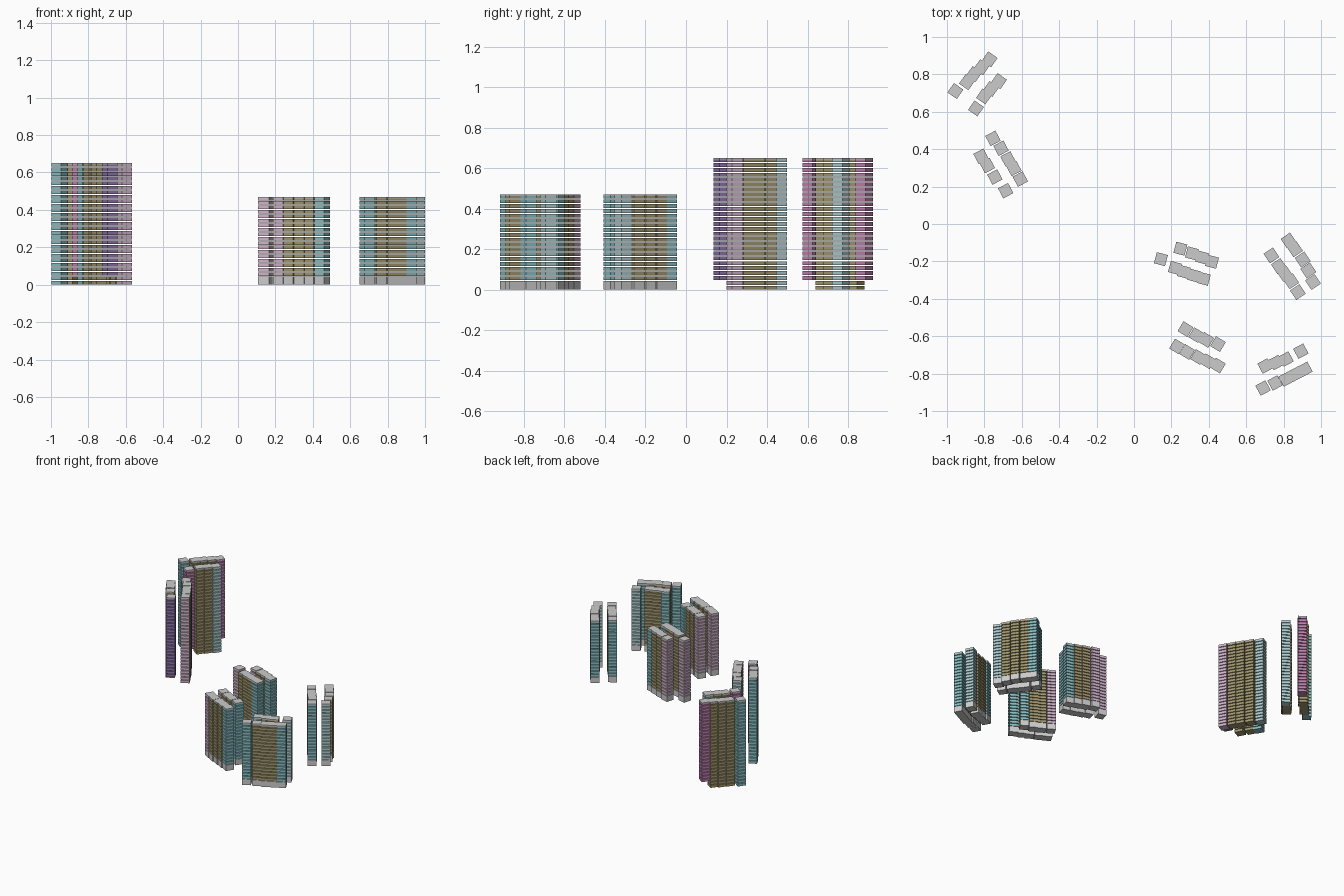
import bpy, bmesh, math
from mathutils import Matrix

if "Cube" in bpy.data.objects:
    bpy.data.objects.remove(bpy.data.objects["Cube"])

SIZE = 0.061      # footprint of one stack
GAP = 0.005       # open joint between floors
CAP = 0.008       # grey roof sheet

COLOURS = {
    "olive": (0.36, 0.31, 0.16, 1), "cyan": (0.25, 0.52, 0.55, 1),
    "pale": (0.42, 0.60, 0.62, 1), "pink": (0.62, 0.45, 0.58, 1),
    "magenta": (0.50, 0.22, 0.42, 1), "purple": (0.27, 0.18, 0.40, 1),
}
MATS = {}
for key, col in COLOURS.items():
    MATS[key] = bpy.data.materials.new(key + "_facade")
    MATS[key].diffuse_color = col


def boxes(name, x, y, angle, spans, mat=None):
    """One object made of square slabs, each given as (bottom, top)."""
    bm = bmesh.new()
    for lo, hi in spans:
        m = Matrix.Translation((0, 0, (lo + hi) / 2)) @ Matrix.Diagonal((SIZE, SIZE, hi - lo, 1))
        bmesh.ops.create_cube(bm, size=1, matrix=m)
    me = bpy.data.meshes.new(name)
    bm.to_mesh(me)
    bm.free()
    ob = bpy.data.objects.new(name, me)
    ob.location = (x, y, 0)
    ob.rotation_euler[2] = math.radians(angle)
    bpy.context.collection.objects.link(ob)
    if mat:
        me.materials.append(MATS[mat])


def stack(name, x, y, angle, mat, tall, raised):
    """A column of separate floor slabs with a grey roof and, if low, a grey plinth."""
    start, top, count = (0.0, 0.65, 27) if tall else (0.047, 0.47, 18)
    pitch = (top - start + GAP) / count
    spans = [(start + i * pitch, start + (i + 1) * pitch - GAP) for i in range(count)]
    if raised:
        spans = spans[2:]
    spans[-1] = (spans[-1][0], top - CAP)
    boxes(name + "_floors", x, y, angle, spans, mat)
    boxes(name + "_roof", x, y, angle, [(top - CAP, top)])
    if not tall:
        boxes(name + "_plinth", x, y, angle, [(0, 0.044)])


def row(name, angle, cells, first, last, tall=False, raised=()):
    """A staggered row of stacks with coloured ends and olive middles."""
    n = len(cells)
    for i, (x, y) in enumerate(cells):
        mat = first if i == 0 else last if i == n - 1 else "olive"
        stack(f"{name}_stack_{i + 1}", x, y, angle, mat, tall, i in raised)


# tall north-west block
row("northwest_outer", 55, [(-.955, .711), (-.893, .758), (-.855, .802), (-.815, .838), (-.772, .88)],
    "cyan", "magenta", True, (4,))
row("northwest_inner", 55, [(-.845, .618), (-.802, .682), (-.765, .722), (-.722, .764)],
    "magenta", "pale", True, (0,))

# tall west block
row("west_outer", -62, [(-.754, .458), (-.711, .405), (-.674, .348), (-.642, .297), (-.608, .24)],
    "pale", "pink", True)
row("west_inner", -62, [(-.818, .362), (-.784, .312), (-.744, .251), (-.686, .178)],
    "cyan", "purple", True, (3,))

# low middle block
row("middle_back", -15, [(.248, -.132), (.31, -.157), (.364, -.179), (.417, -.202)], "pink", "cyan")
row("middle_front", -15, [(.144, -.188), (.219, -.235), (.267, -.256), (.321, -.276), (.373, -.293)],
    "pink", "cyan")

# low south block
row("south_back", -31, [(.275, -.562), (.332, -.594), (.386, -.62), (.449, -.642)], "pink", "cyan")
row("south_front", -31, [(.23, -.655), (.284, -.684), (.342, -.711), (.394, -.734), (.449, -.757)],
    "pink", "cyan")

# low east block
row("east_inner", -56, [(.735, -.168), (.775, -.225), (.807, -.267), (.84, -.306), (.876, -.364)],
    "cyan", "cyan")
row("east_outer", -56, [(.826, -.088), (.861, -.135), (.902, -.19), (.932, -.248), (.957, -.31)],
    "cyan", "pale")

# low south-east block
row("southeast_back", 28, [(.701, -.759), (.759, -.741), (.813, -.722), (.892, -.68)], "cyan", "pale")
row("southeast_front", 28, [(.69, -.877), (.754, -.85), (.813, -.829), (.861, -.804), (.914, -.777)],
    "cyan", "cyan")

for m in bpy.data.materials:
    if m.users and not m.is_grease_pencil:
        m.use_nodes = True
        m.node_tree.nodes["Principled BSDF"].inputs["Base Color"].default_value = m.diffuse_color
